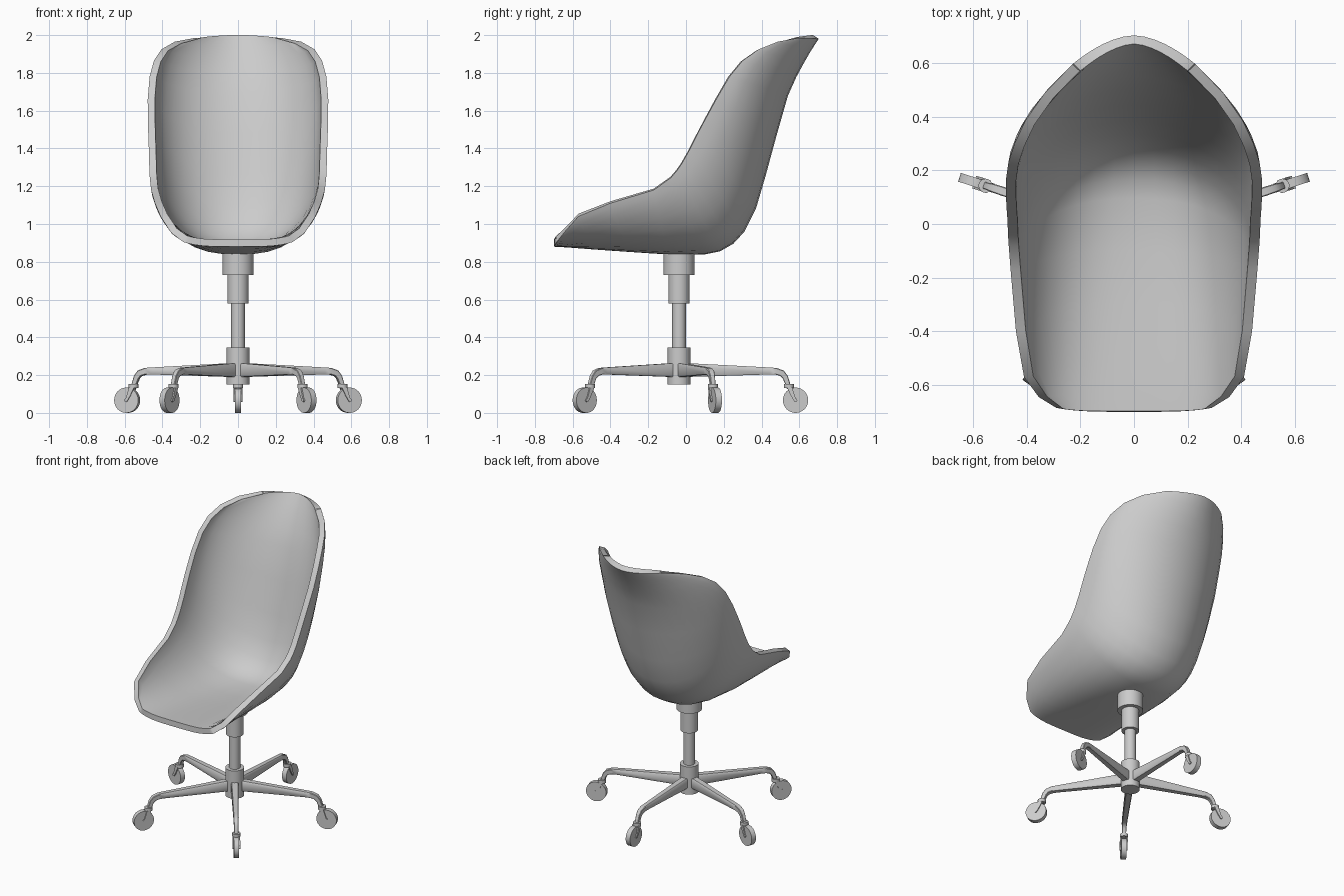
import bpy, bmesh
from math import sin, cos, pi, radians
from mathutils import Matrix, Vector

if "Cube" in bpy.data.objects:
    bpy.data.objects.remove(bpy.data.objects["Cube"])

CY = -0.037  # column axis in y


def finish(bm, name, thickness=0):
    me = bpy.data.meshes.new(name)
    bm.to_mesh(me)
    bm.free()
    ob = bpy.data.objects.new(name, me)
    bpy.context.collection.objects.link(ob)
    bpy.ops.object.select_all(action='DESELECT')
    ob.select_set(True)
    bpy.context.view_layer.objects.active = ob
    if thickness:
        m = ob.modifiers.new("thickness", 'SOLIDIFY')
        m.thickness, m.offset, m.use_even_offset = thickness, 1, False
        bpy.ops.object.modifier_apply(modifier=m.name)
    bpy.ops.object.shade_smooth_by_angle(angle=radians(38))
    return ob


def cylinder(bm, r, depth, matrix, segs=32):
    bmesh.ops.create_cone(bm, cap_ends=True, segments=segs, radius1=r, radius2=r,
                          depth=depth, matrix=matrix)


def loft(bm, rings):
    vs = [[bm.verts.new(p) for p in ring] for ring in rings]
    n = len(vs[0])
    for a, b in zip(vs, vs[1:]):
        for k in range(n):
            bm.faces.new((a[k], a[(k + 1) % n], b[(k + 1) % n], b[k]))
    bm.faces.new(vs[0][::-1])
    bm.faces.new(vs[-1])


# Bucket shell: centreline y, z; rim x, y, z; section roundness p, q
stations = [
    (-.70, .88, .29, -.685, .905, 4, 1),
    (-.63, .876, .355, -.645, .955, 3.8, .9),
    (-.50, .866, .41, -.57, 1.04, 3.2, .82),
    (-.30, .852, .44, -.40, 1.11, 2.9, .75),
    (-.10, .839, .46, -.17, 1.18, 2.7, .71),
    (.10, .839, .467, -.08, 1.245, 2.4, .67),
    (.18, .855, .469, -.05, 1.28, 2.3, .65),
    (.25, .895, .47, -.025, 1.315, 2.2, .63),
    (.31, .96, .472, .02, 1.395, 2.1, .6),
    (.37, 1.08, .475, .06, 1.475, 2, .57),
    (.42, 1.25, .477, .10, 1.55, 2, .55),
    (.48, 1.47, .478, .16, 1.66, 2, .55),
    (.54, 1.68, .468, .23, 1.78, 2, .6),
    (.585, 1.78, .445, .30, 1.865, 2, .66),
    (.62, 1.845, .405, .385, 1.925, 1.9, .76),
    (.66, 1.915, .335, .485, 1.965, 1.9, .88),
    (.703, 1.98, .23, .595, 1.985, 1.75, 1),
]
bm = bmesh.new()
N = 9
grid = []
for yc, zc, xr, yr, zr, p, q in stations:
    row = []
    for j in range(-N, N + 1):
        r = sin(abs(j) / N * pi / 2)
        b = 1 - max(0, 1 - r ** p) ** q
        x = xr * r * (1 if j > 0 else -1)
        row.append(bm.verts.new((x, yc + (yr - yc) * b, zc + (zr - zc) * b)))
    grid.append(row)
for a, b in zip(grid, grid[1:]):
    for j in range(2 * N):
        bm.faces.new((a[j], a[j + 1], b[j + 1], b[j]))
finish(bm, "seat_shell", 0.038)

# Stepped gas-lift column and hub
for name, r, z0, z1 in [("seat_mount", .082, .73, .86), ("column_sleeve", .056, .58, .73),
                        ("column_rod", .036, .34, .58), ("base_hub", .06, .15, .345)]:
    bm = bmesh.new()
    cylinder(bm, r, z1 - z0, Matrix.Translation((0, CY, (z0 + z1) / 2)))
    finish(bm, name)

# Arm sections: radius, z, tilt (0 = horizontal run, 90 = downward), height, width
arm = [(.03, .227, 0, .074, .048), (.48, .222, 0, .037, .034), (.515, .220, 8, .036, .034),
       (.545, .210, 35, .034, .032), (.562, .190, 62, .03, .028), (.575, .155, 72, .026, .026),
       (.583, .130, 75, .025, .025)]
corner = [(.5, -.4), (.5, .4), (.4, .5), (-.4, .5), (-.5, .4), (-.5, -.4), (-.4, -.5), (.4, -.5)]

for i in range(5):
    place = Matrix.Translation((0, CY, 0)) @ Matrix.Rotation(radians(90 + 72 * i), 4, 'Z')

    # Tapered arm bending down into the stem
    bm = bmesh.new()
    rings = []
    for r, z, t, h, w in arm:
        up = Vector((sin(radians(t)), 0, cos(radians(t))))
        rings.append([Vector((r, 0, z)) + Vector((0, a * w, 0)) + up * (b * h) for a, b in corner])
    loft(bm, rings)
    bmesh.ops.recalc_face_normals(bm, faces=bm.faces)
    bm.transform(place)
    finish(bm, f"base_arm_{i + 1}")

    # Caster fork: collar, two slim plates and axle
    bm = bmesh.new()
    cylinder(bm, .026, .022, Matrix.Translation((.582, 0, .142)), 20)
    axle = Matrix.Translation((.617, 0, .067)) @ Matrix.Rotation(pi / 2, 4, 'X')
    cylinder(bm, .009, .05, axle, 16)
    for s in (-1, 1):
        y = s * .021
        loft(bm, [[(r + d, y + e, z) for d, e in
                   ((-w, -.004), (w, -.004), (w, .004), (-w, .004))]
                  for r, z, w in ((.617, .060, .006), (.603, .09, .01), (.585, .135, .014))])
    bmesh.ops.recalc_face_normals(bm, faces=bm.faces)
    bm.transform(place)
    finish(bm, f"caster_fork_{i + 1}")

    # Wheel
    bm = bmesh.new()
    cylinder(bm, .067, .034, axle, 32)
    bm.transform(place)
    finish(bm, f"caster_wheel_{i + 1}")
